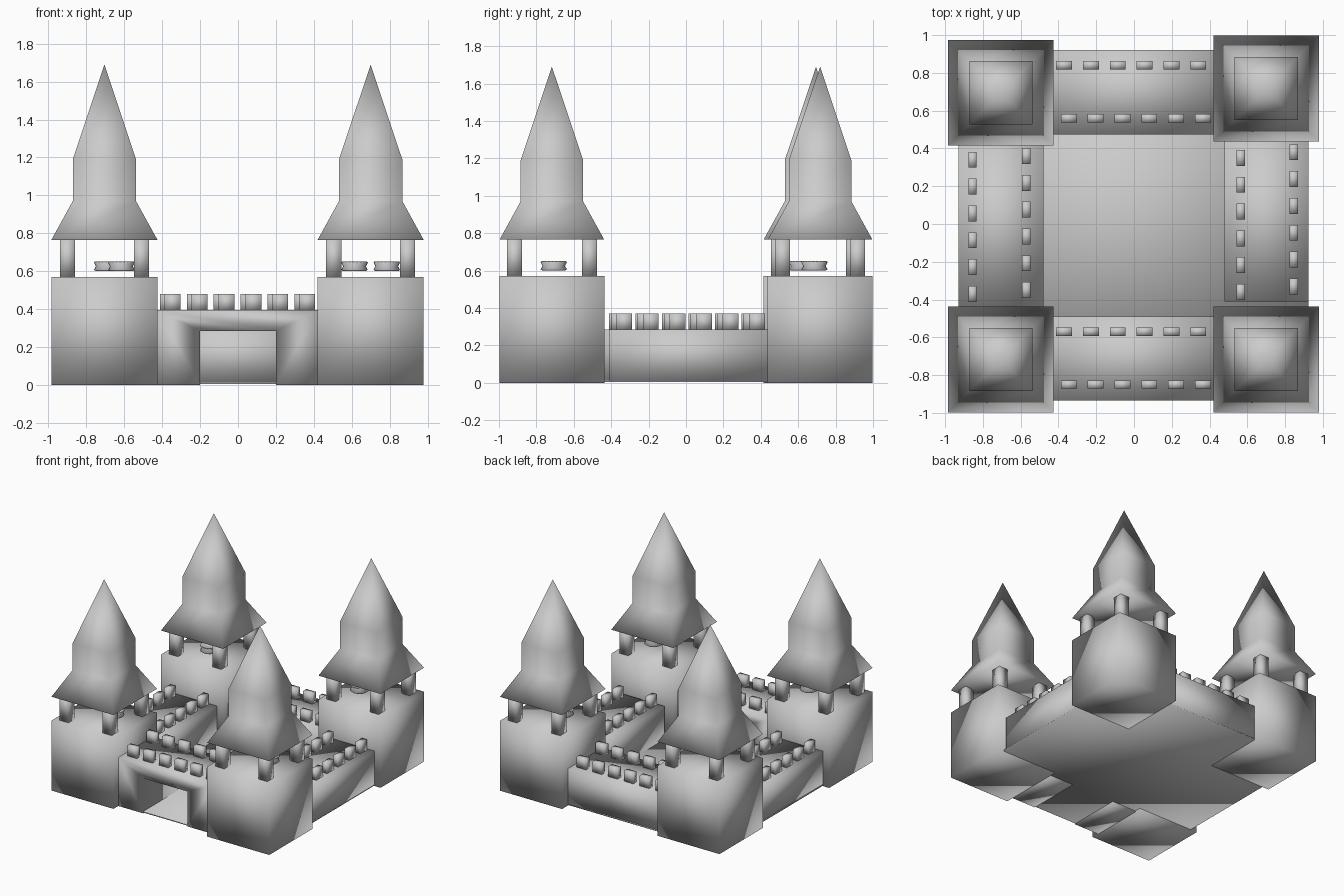
import bpy, bmesh, math

cube = bpy.data.objects.get("Cube")
if cube:
    bpy.data.objects.remove(cube, do_unlink=True)

stone = bpy.data.materials.new("grey_stone")
stone.use_nodes = True
GREY = (0.6, 0.6, 0.6, 1)
stone.diffuse_color = GREY
stone.node_tree.nodes["Principled BSDF"].inputs["Base Color"].default_value = GREY


def finish(name, bm, smooth=True):
    """Turn a bmesh into a named stone object."""
    bmesh.ops.recalc_face_normals(bm, faces=bm.faces)
    for face in bm.faces:
        face.smooth = smooth
    mesh = bpy.data.meshes.new(name)
    bm.to_mesh(mesh)
    bm.free()
    mesh.materials.append(stone)
    obj = bpy.data.objects.new(name, mesh)
    bpy.context.collection.objects.link(obj)
    return obj


def add_box(bm, x0, x1, y0, y1, z0, z1):
    verts = bmesh.ops.create_cube(bm, size=1)["verts"]
    for v in verts:
        v.co.x = x1 if v.co.x > 0 else x0
        v.co.y = y1 if v.co.y > 0 else y0
        v.co.z = z1 if v.co.z > 0 else z0


def lathe(name, cx, cy, profile, sides, turn=0.0):
    """Stack rings of (radius, height); a zero radius closes to a point."""
    bm = bmesh.new()
    rings = []
    for r, z in profile:
        if r == 0:
            rings.append([bm.verts.new((cx, cy, z))] * sides)
            continue
        angles = [turn + math.tau * i / sides for i in range(sides)]
        rings.append([bm.verts.new((cx + r * math.cos(a), cy + r * math.sin(a), z))
                      for a in angles])
    for low, high in zip(rings, rings[1:]):
        for i in range(sides):
            j = (i + 1) % sides
            corners = [low[i], low[j], high[j], high[i]]
            bm.faces.new(list(dict.fromkeys(corners)))
    for ring in (rings[0], rings[-1]):
        if ring[0] is not ring[1]:
            bm.faces.new(ring)
    return finish(name, bm)


# Corner towers: block, four posts, flared roof and a small floating spool
HALF = 0.28
ROOF = [(HALF, 0.765), (0.167, 0.97), (0.167, 1.19), (0, 1.69)]
SPOOL = [(0.06, 0.6), (0.07, 0.607), (0.06, 0.625), (0.07, 0.645),
         (0.066, 0.65), (0.05, 0.635)]
TOWERS = {
    "front_left": (-0.705, -0.717, 0.09, 0.01),
    "front_right": (0.7, -0.717, 0.085, 0.01),
    "back_left": (-0.705, 0.695, 0.015, -0.075),
    "back_right": (0.7, 0.717, -0.085, -0.03),
}
for place, (cx, cy, dx, dy) in TOWERS.items():
    bm = bmesh.new()
    add_box(bm, cx - HALF, cx + HALF, cy - HALF, cy + HALF, 0, 0.57)
    finish(place + "_tower", bm)

    bm = bmesh.new()
    for sx in (-1, 1):
        for sy in (-1, 1):
            px, py = cx + sx * 0.195, cy + sy * 0.2
            add_box(bm, px - 0.04, px + 0.04, py - 0.04, py + 0.04, 0.57, 0.77)
    finish(place + "_posts", bm)

    lathe(place + "_roof", cx, cy,
          [(r * math.sqrt(2), z) for r, z in ROOF], 4, math.pi / 4)
    lathe(place + "_spool", cx + dx, cy + dy, SPOOL, 20)


def battlements(name, rows, along_x, z):
    """Rows of six merlons; each row is (cross position, first centre)."""
    bm = bmesh.new()
    for cross, first in rows:
        for i in range(6):
            c = first + i * 0.142
            a, b = (c - 0.042, c + 0.042), (cross - 0.022, cross + 0.022)
            xs, ys = (a, b) if along_x else (b, a)
            add_box(bm, *xs, *ys, z - 0.005, z + 0.085)
    finish(name, bm)


# Front wall with an open gateway
outline = [(-0.43, 0), (-0.2, 0), (-0.2, 0.285), (0.2, 0.285),
           (0.2, 0), (0.425, 0), (0.425, 0.395), (-0.43, 0.395)]
bm = bmesh.new()
face = bm.faces.new([bm.verts.new((x, -0.935, z)) for x, z in outline])
back = bmesh.ops.extrude_face_region(bm, geom=[face])["geom"]
for v in back:
    if isinstance(v, bmesh.types.BMVert):
        v.co.y = -0.49
finish("front_wall", bm)
battlements("front_battlements", [(-0.85, -0.345), (-0.57, -0.37)], True, 0.395)

# Plain back and side walls
WALLS = {
    "back": ((-0.43, 0.425, 0.475, 0.92), 0.3, [(0.84, -0.37), (0.56, -0.345)], True),
    "left": ((-0.93, -0.48, -0.44, 0.415), 0.285, [(-0.855, -0.37), (-0.57, -0.35)], False),
    "right": ((0.48, 0.925, -0.41, 0.44), 0.285, [(0.845, -0.33), (0.565, -0.36)], False),
}
for side, (extent, top, rows, along_x) in WALLS.items():
    bm = bmesh.new()
    add_box(bm, *extent, 0.01, top)
    finish(side + "_wall", bm)
    battlements(side + "_battlements", rows, along_x, top)

# Courtyard floor
bm = bmesh.new()
add_box(bm, -0.93, 0.925, -0.93, 0.92, 0.004, 0.016)
finish("courtyard_floor", bm)
